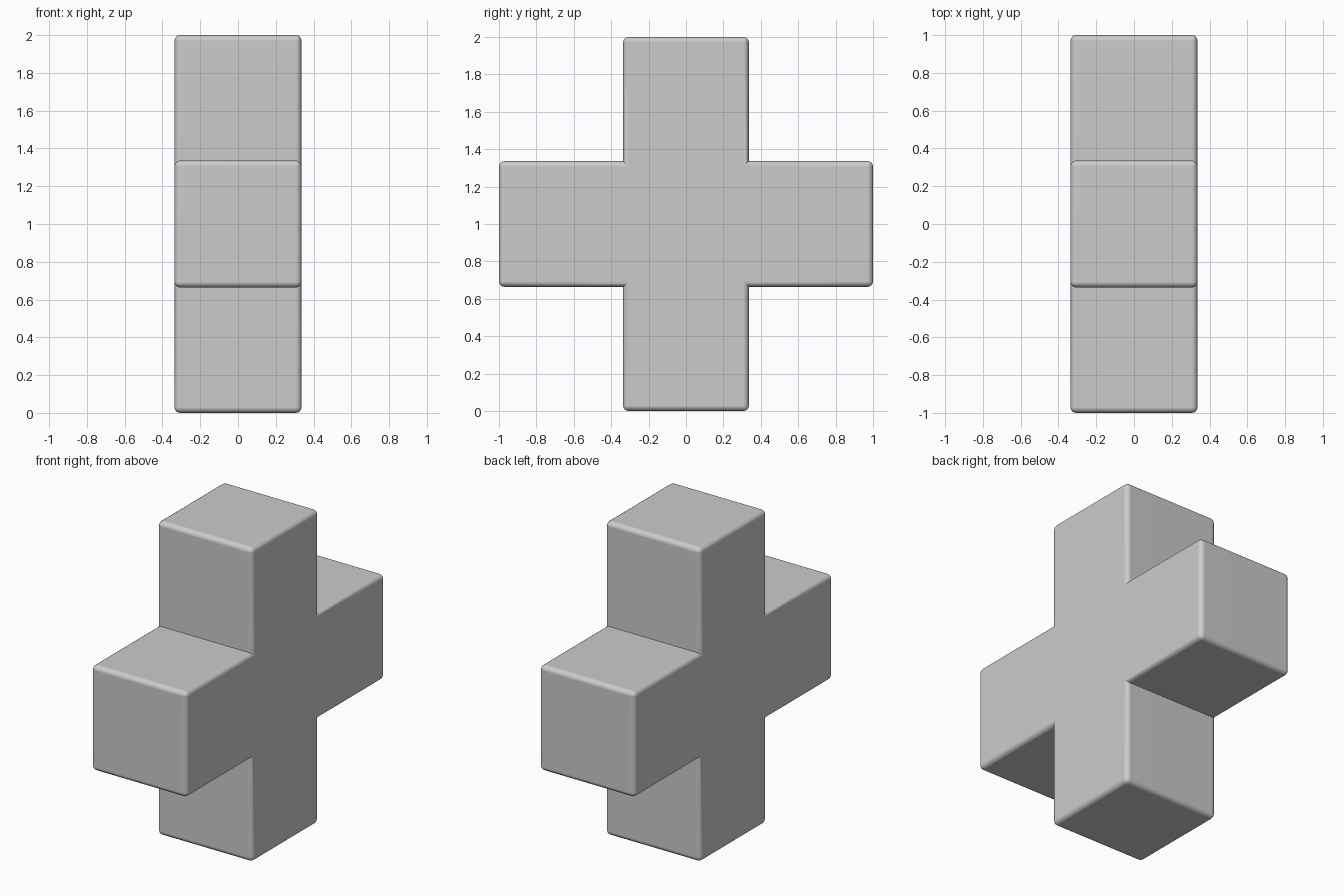
import bpy, bmesh
from mathutils import Vector

if "Cube" in bpy.data.objects:
    bpy.data.objects.remove(bpy.data.objects["Cube"])

ARM = 0.336    # half width of every arm, and half thickness
REACH = 1.0    # arm length from the centre
ROUND = 0.03   # edge rounding

# Plus-shaped outline in the y-z plane: one quarter, turned four times
outline = []
y1, z1 = ARM, REACH
for turn in range(4):
    for y, z in ((REACH, -ARM), (REACH, ARM), (ARM, ARM)):
        for _ in range(turn):
            y, z = -z, y
        outline.append((y, z + REACH))

# Extrude the outline along x
bm = bmesh.new()
face = bm.faces.new([bm.verts.new((-ARM, y, z)) for y, z in outline])
side = bmesh.ops.extrude_face_region(bm, geom=[face], use_keep_orig=True)
moved = [g for g in side["geom"] if isinstance(g, bmesh.types.BMVert)]
bmesh.ops.translate(bm, verts=moved, vec=Vector((2 * ARM, 0, 0)))
bmesh.ops.recalc_face_normals(bm, faces=bm.faces[:])
bm.normal_update()

# Round the outer edges, keep the inner corners crisp
outer = [e for e in bm.edges if e.is_convex]
bmesh.ops.bevel(bm, geom=outer, offset=ROUND, offset_type='OFFSET', segments=4,
                profile=0.5, affect='EDGES', clamp_overlap=True)

mesh = bpy.data.meshes.new("cross_block")
bm.to_mesh(mesh)
bm.free()
cross = bpy.data.objects.new("cross_block", mesh)
bpy.context.collection.objects.link(cross)

# Smooth rounded edges with flat faces
bpy.context.view_layer.objects.active = cross
cross.select_set(True)
bpy.ops.object.shade_smooth_by_angle(angle=0.6)
normals = cross.modifiers.new("flat_faces", 'WEIGHTED_NORMAL')
normals.keep_sharp = True
